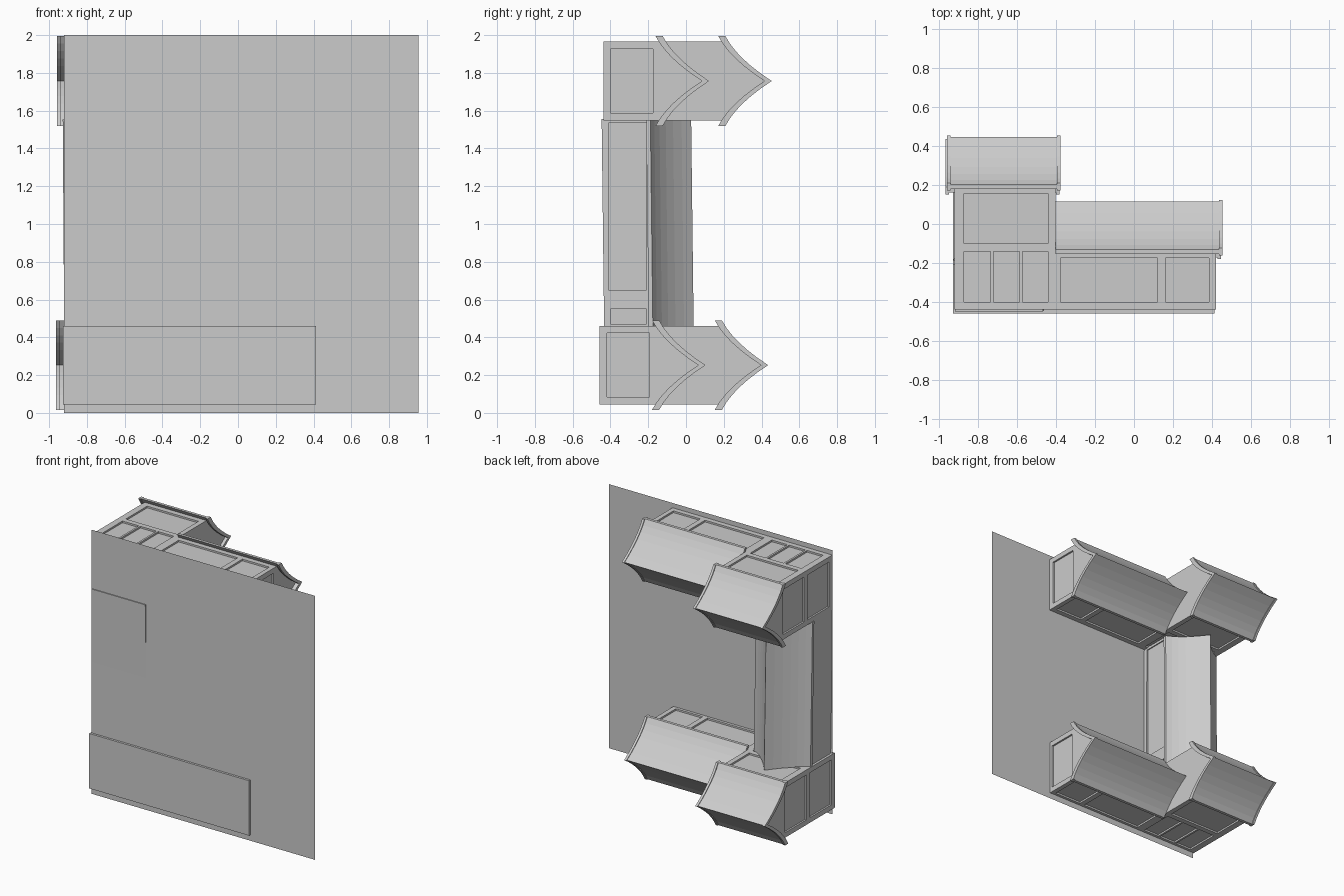
import bpy, bmesh

if "Cube" in bpy.data.objects:
    bpy.data.objects.remove(bpy.data.objects["Cube"])

HALF, RISE = 0.237, 0.245      # roof half span and rise above the eave


def make(name, bm):
    bmesh.ops.recalc_face_normals(bm, faces=bm.faces)
    me = bpy.data.meshes.new(name)
    bm.to_mesh(me)
    bm.free()
    ob = bpy.data.objects.new(name, me)
    bpy.context.collection.objects.link(ob)
    return ob


def extrude(name, profile, place, a, b):
    """Extrude a (across, height) outline from a to b along the wing."""
    bm = bmesh.new()
    ends = [[bm.verts.new(place(u, h, s)) for u, h in profile] for s in (a, b)]
    n = len(profile)
    bm.faces.new(ends[0])
    bm.faces.new(ends[1])
    for i in range(n):
        j = (i + 1) % n
        bm.faces.new((ends[0][i], ends[0][j], ends[1][j], ends[1][i]))
    return make(name, bm)


def curve(u, rise):
    """Concave roof height at distance u from the ridge."""
    t = 1 - abs(u) / HALF
    return rise * (0.5 * t + 0.5 * t * t)


def shell(eave, rise, up, down):
    us = [HALF * (i / 6 - 1) for i in range(13)]
    top = [(u, eave + curve(u, rise) + up) for u in us]
    return top + [(u, eave + curve(u, rise) - down) for u in reversed(us)]


def roof(name, place, a, b, eave, rise, trims):
    extrude(name, shell(eave, rise, -0.004, 0.026), place, a, b)
    for s in trims:                      # raised boards along the gable edges
        extrude(name + "_gable_trim", shell(eave, rise, 0.004, 0.034), place, s, s + 0.018)


def wall(name, place, a, b, base, eave, rise, half=0.208):
    us = [half * (i / 6 - 1) for i in range(13)]
    pts = [(-half, base)] + [(u, eave + curve(u, rise) - 0.015) for u in us] + [(half, base)]
    return extrude(name, pts, place, a, b)


def recess(ob, boxes):
    """Cut shallow panels into a wall; boxes are (x0,x1,y0,y1,z0,z1)."""
    bm = bmesh.new()
    for x0, x1, y0, y1, z0, z1 in boxes:
        vs = bmesh.ops.create_cube(bm, size=1)["verts"]
        for v in vs:
            v.co = (x1 if v.co.x > 0 else x0, y1 if v.co.y > 0 else y0, z1 if v.co.z > 0 else z0)
    cutter = make(ob.name + "_cutter", bm)
    cutter.hide_render = True
    mod = ob.modifiers.new("panels", "BOOLEAN")
    mod.object = cutter
    mod.operation = "DIFFERENCE"
    mod.solver = "EXACT"
    bpy.context.view_layer.objects.active = ob
    bpy.ops.object.modifier_apply(modifier=mod.name)
    bpy.data.objects.remove(cutter)


def house(tag, zc, dx, dy):
    """L-shaped house: a tall wing and a low wing, both with ridges along x."""
    def place(u, h, s):
        return (s + dx, h + dy, zc + u)

    W, D = 0.208, 0.013

    def sides(x0, x1, y0, y1):           # panel on both long walls
        for s in (-1, 1):
            z = sorted((zc + s * (W - D), zc + s * (W + 0.05)))
            yield (x0 + dx, x1 + dx, y0 + dy, y1 + dy, z[0], z[1])

    def end(x, s, y0, y1):               # panel on an end wall
        xs = sorted((x - s * D + dx, x + s * 0.05 + dx))
        return (xs[0], xs[1], y0 + dy, y1 + dy, zc - 0.17, zc + 0.17)

    tall = wall(tag + "_tall_wing", place, -0.92, -0.402, -0.438, 0.205, RISE)
    cuts = list(sides(-0.87, -0.44, -0.10, 0.155))
    for x0, x1 in ((-0.87, -0.735), (-0.72, -0.585), (-0.57, -0.44)):
        cuts += sides(x0, x1, -0.40, -0.14)
    cuts += [end(-0.92, -1, -0.40, -0.14), end(-0.92, -1, -0.10, 0.155)]
    recess(tall, cuts)

    low = wall(tag + "_low_wing", place, -0.41, 0.42, -0.438, -0.127, RISE)
    cuts = list(sides(-0.375, 0.12, -0.40, -0.175)) + list(sides(0.16, 0.385, -0.40, -0.175))
    cuts.append(end(0.42, 1, -0.40, -0.175))
    recess(low, cuts)

    roof(tag + "_tall_roof", place, -0.95, -0.38, 0.205, RISE, (-0.957, -0.393))
    roof(tag + "_low_roof", place, -0.402, 0.447, -0.127, RISE, (0.435,))


# ground slab: one thin sheet standing behind both houses
bm = bmesh.new()
bm.faces.new([bm.verts.new((x, -0.44, z)) for x, z in
              ((-0.92, 0), (0.955, 0), (0.955, 2), (-0.92, 2))])
make("ground_sheet", bm)

# the two matching houses
house("upper_house", 1.757, 0.0, 0.0)
house("lower_house", 0.253, -0.007, -0.019)


# connecting hall with its ridge along z, leaning slightly
def hall_place(u, h, s):
    return (-0.687 + u + 0.007 * (1 - s), h + 0.012 * (1 - s), s)


hall = wall("connecting_hall", hall_place, 0.45, 1.555, -0.44, -0.178, 0.216, 0.226)
recess(hall, [(-0.473, -0.40, -0.41, -0.21, 0.65, 1.535),
              (-0.473, -0.40, -0.40, -0.21, 0.47, 0.55)])
roof("connecting_roof", hall_place, 0.455, 1.552, -0.178, 0.216, ())
